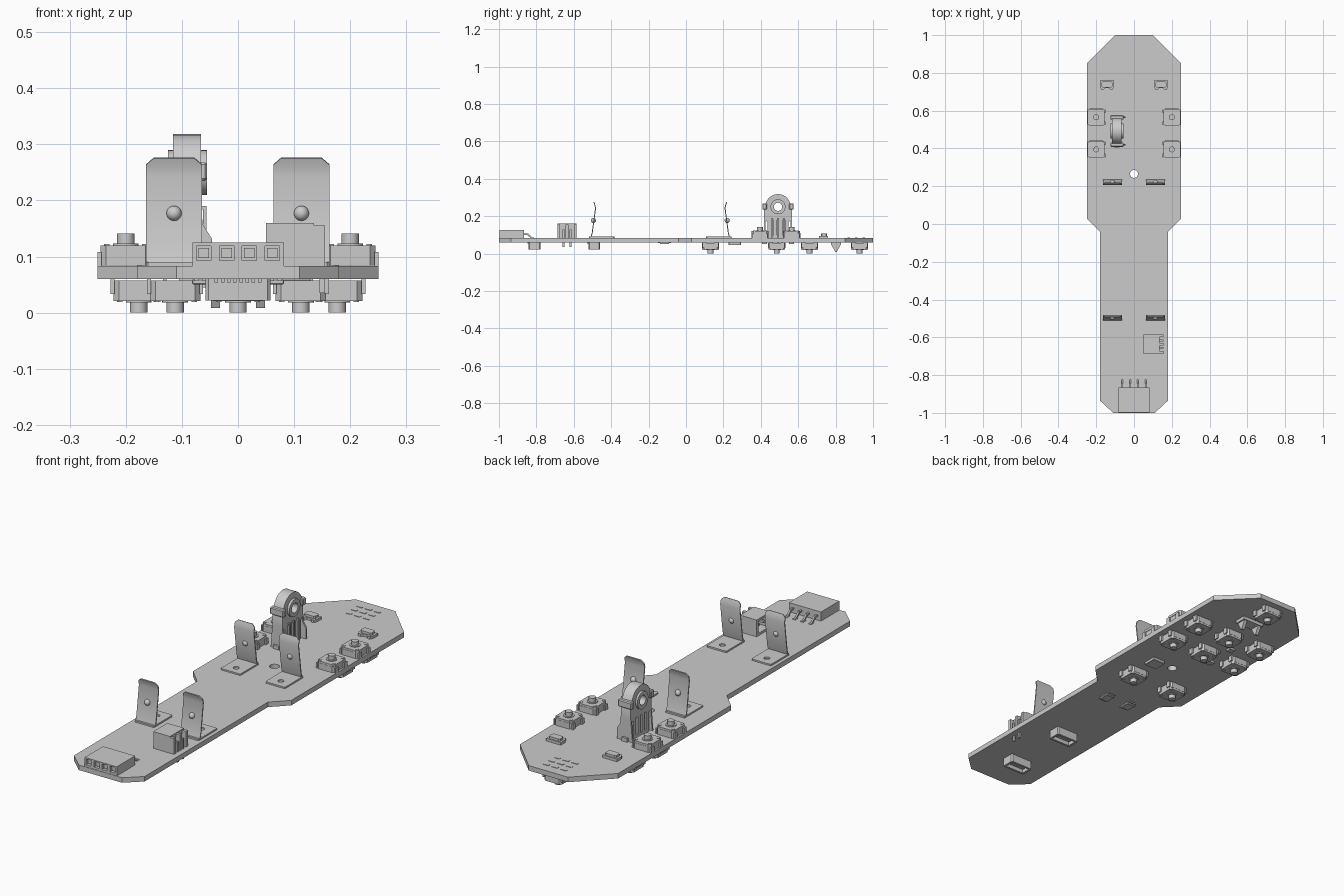
import bpy, bmesh, math
from mathutils import Matrix, Vector

if "Cube" in bpy.data.objects:
    bpy.data.objects.remove(bpy.data.objects["Cube"])

AXES = {'z': Matrix.Identity(3),
        'x': Matrix(((0, 0, 1), (1, 0, 0), (0, 1, 0))),
        'y': Matrix(((0, 1, 0), (0, 0, 1), (1, 0, 0)))}


def finish(name, bm):
    bmesh.ops.remove_doubles(bm, verts=bm.verts, dist=1e-5)
    bmesh.ops.recalc_face_normals(bm, faces=bm.faces)
    me = bpy.data.meshes.new(name)
    bm.to_mesh(me)
    bm.free()
    ob = bpy.data.objects.new(name, me)
    bpy.context.collection.objects.link(ob)
    return ob


def box(name, x0, x1, y0, y1, z0, z1, bevel=0):
    bm = bmesh.new()
    bmesh.ops.create_cube(bm, size=1)
    for v in bm.verts:
        v.co = Vector(((x0 + x1) / 2 + v.co.x * (x1 - x0), (y0 + y1) / 2 + v.co.y * (y1 - y0),
                       (z0 + z1) / 2 + v.co.z * (z1 - z0)))
    if bevel:
        bmesh.ops.bevel(bm, geom=bm.edges[:], offset=bevel, segments=1, affect='EDGES')
    return finish(name, bm)


def plate(name, loops, a, b, axis='z'):
    """Extrude outlines (first outer, others holes) from a to b along an axis.
    Points are (x,y) for z, (y,z) for x, (z,x) for y."""
    cu = bpy.data.curves.new(name, 'CURVE')
    cu.dimensions, cu.fill_mode, cu.extrude = '2D', 'BOTH', (b - a) / 2
    for pts in loops:
        sp = cu.splines.new('POLY')
        sp.points.add(len(pts) - 1)
        for p, (u, v) in zip(sp.points, pts):
            p.co = (u, v, 0, 1)
        sp.use_cyclic_u = True
    tmp = bpy.data.objects.new(name, cu)
    bpy.context.collection.objects.link(tmp)
    dg = bpy.context.evaluated_depsgraph_get()
    me = bpy.data.meshes.new_from_object(tmp.evaluated_get(dg))
    bm = bmesh.new()
    bm.from_mesh(me)
    bpy.data.objects.remove(tmp)
    for v in bm.verts:
        v.co = AXES[axis] @ (v.co + Vector((0, 0, (a + b) / 2)))
    return finish(name, bm)


def circle(cx, cy, r, n=24, a0=0, a1=360):
    full = a1 - a0 == 360
    return [(cx + r * math.cos(math.radians(a0 + (a1 - a0) * i / (n if full else n - 1))),
             cy + r * math.sin(math.radians(a0 + (a1 - a0) * i / (n if full else n - 1)))) for i in range(n)]


def rect(x0, x1, y0, y1, c=0):
    if not c:
        return [(x0, y0), (x1, y0), (x1, y1), (x0, y1)]
    return [(x0 + c, y0), (x1 - c, y0), (x1, y0 + c), (x1, y1 - c),
            (x1 - c, y1), (x0 + c, y1), (x0, y1 - c), (x0, y0 + c)]


def join(name, obs):
    with bpy.context.temp_override(active_object=obs[0], object=obs[0], selected_objects=obs,
                                   selected_editable_objects=obs):
        bpy.ops.object.join()
    obs[0].name = name
    return obs[0]


def place(src, spots, flip=False):
    for i, (x, y, z) in enumerate(spots):
        ob = src if i == 0 else src.copy()
        if i:
            bpy.context.collection.objects.link(ob)
        ob.location = (x, y, z)
        ob.rotation_euler = (0, math.pi if flip else 0, 0)


BOT, TOP = 0.06, 0.083

# circuit board with mounting hole
half = [(0.1, 1), (0.25, 0.85), (0.25, 0.03), (0.18, -0.04), (0.18, -0.935), (0.11, -1)]
plate('board', [half + [(-x, y) for x, y in reversed(half)], circle(0, 0.265, 0.021)], BOT, TOP)


# push buttons
def button(name):
    obs = [plate('body', [rect(-.043, .043, -.046, .046, .008)], 0.003, .03),
           plate('cover', [rect(-.045, .045, -.045, .045, .01)], .027, .039),
           plate('collar', [circle(0, 0, .023)], .038, .042),
           plate('plunger', [circle(0, 0, .0155)], .04, .06)]
    for sx in (-1, 1):
        for y in (-.032, .032):
            xa, xb = sorted((sx * .043, sx * .05))
            obs.append(box('leg', xa, xb, y - .01, y + .01, 0, .027))
            obs.append(box('rivet', sx * .034 - .005, sx * .034 + .005, y - .005, y + .005, .037, .041))
    return join(name, obs)


place(button('top_button'), [(x, y, .081) for x in (-.2, .2) for y in (.395, .565)])
place(button('bottom_button'), [(0, .928, BOT)] + [(x, y, BOT) for x in (-.177, 0, .177) for y in (.485, .66)]
      + [(x, .131, BOT) for x in (-.112, .112)], flip=True)


# battery contact springs, mirrored front to back
def clip(x, s):
    my = lambda y: -.1375 + s * (y + .1375)
    foot = plate('foot', [rect(x - .05, x + .05, *sorted((my(.108), my(.244))), c=.004),
                          circle(x, my(.15), .013, 16)], TOP, .09)
    bm = bmesh.new()
    rows = [[bm.verts.new((x + e * w, my(y), z)) for e in (-1, 1)] for w, y, z in
            ((.05, .236, .086), (.05, .229, .11), (.05, .211, .243), (.05, .216, .263), (.036, .22, .275))]
    for a, b in zip(rows, rows[1:]):
        bm.faces.new((a[0], a[1], b[1], b[0]))
    bmesh.ops.recalc_face_normals(bm, faces=bm.faces)
    bmesh.ops.solidify(bm, geom=bm.faces[:], thickness=.005)
    blade = finish('blade', bm)
    bm = bmesh.new()
    bmesh.ops.create_uvsphere(bm, u_segments=20, v_segments=10, radius=.0135,
                              matrix=Matrix.Translation((x, my(.22), .177)))
    join('battery_contact', [foot, blade, finish('dimple', bm)])


for x in (-.114, .113):
    for s in (-1, 1):
        clip(x, s)

# four-way header at the front edge
xs = (-.061, -.02, .02, .061)
sockets = [rect(.093, .119, x - .013, x + .013) for x in xs]
obs = [plate('shell', [rect(TOP, .125, -.081, .082)] + sockets, -.998, -.94, 'y'),
       box('back', -.081, .082, -.94, -.865, TOP, .125)]
for x in xs:
    obs.append(box('collar', x - .009, x + .009, -.99, -.94, .097, .115))
    obs.append(plate('pin', [[(-.866, .108), (-.845, .108), (-.822, .085), (-.815, .06), (-.822, .06),
                              (-.83, .083), (-.85, .1), (-.866, .1)]], x - .004, x + .004, 'x'))
    obs.append(box('pad', x - .007, x + .007, -.832, -.812, TOP, .086))
join('front_header', obs)

# side-entry battery socket
obs = [plate('shell', [rect(-.687, -.585, TOP, .16), rect(-.675, -.597, .094, .15)], .05, .115, 'x'),
       box('back', .112, .135, -.687, -.585, TOP, .16)]
for y in (-.68, -.636, -.592):
    obs.append(box('fin', .135, .155, y - .007, y + .007, TOP, .155))
for y in (-.655, -.617):
    obs += [box('contact', .06, .155, y - .005, y + .005, .118, .128),
            box('tail', .145, .155, y - .005, y + .005, .035, .128)]
join('battery_socket', obs)

# upright wheel encoder
cy, cz = .492, .25
hole = circle(cy, cz, .022)
arch = [(.436, TOP), (.548, TOP), (.548, .17), (.568, .18), (.568, .25)] + \
       circle(cy, cz, .068, 13, 20, 160) + [(.416, .25), (.416, .18), (.436, .17)]
slots = [rect(y - .006, y + .006, .1, .18) for y in (.462, .492, .522)]
obs = [plate('housing', [arch, hole] + slots, -.116, -.066, 'x'),
       plate('hub', [circle(cy, cz, .04), hole], -.125, -.055, 'x'),
       box('core', -.108, -.08, .44, .545, TOP, .19)]
for y in (.42, .564):
    obs.append(box('latch', -.125, -.055, y - .012, y + .012, .235, .268, .004))
    obs.append(plate('gusset', [[(TOP, -.125), (.19, -.116), (.19, -.066), (.158, -.063), (.131, -.046),
                                 (TOP, -.046)]], y - .004, y + .004, 'y'))
    obs.append(box('foot', -.105, -.077, y - .014, y + .014, .05, .1))
for y in (.462, .492, .522):
    obs.append(box('lead', -.062, -.056, y - .004, y + .004, .045, .19))
    obs.append(box('lead_bend', -.075, -.056, y - .004, y + .004, .184, .19))
join('wheel_encoder', obs)

# small lamps with a scooped lens
lamp = [(.037, .024), (-.037, .024), (-.037, -.008), (-.03, -.024), (-.018, -.024),
        (-.01, -.016), (.01, -.016), (.018, -.024), (.03, -.024), (.037, -.008)]
obs = [plate('base', [lamp], 0, .012), plate('lens', [rect(-.028, .028, -.013, .02, .006)], .01, .023)]
place(join('lamp', obs), [(s * .143, .735, TOP) for s in (-1, 1)])

# solder pads at the nose
place(box('nose_pad', -.014, .014, -.006, .006, 0, .002),
      [(x, y, TOP) for x in (-.045, 0, .045) for y in (.87, .91, .95)])

# sockets under the board (built upside up, then flipped)
obs = [plate('shell', [rect(-.058, .058, -.031, .031, .005), rect(-.048, .048, -.021, .021)], 0, .038),
       box('floor', -.05, .05, -.025, .025, 0, .012),
       box('tongue', -.038, .038, -.007, .007, .01, .03)]
for i in range(8):
    x = -.0385 + i * .011
    obs.append(box('pin', x - .003, x + .003, -.038, -.03, 0, .006))
place(join('under_socket', obs), [(0, -.81, BOT), (0, -.49, BOT)], flip=True)

# flat chips under the board
box('main_chip', .065, .13, .228, .293, .045, BOT, .002)
for s in (-1, 1):
    obs = [box('case', s * .06 - .022, s * .06 + .022, -.14, -.09, .05, BOT, .002)]
    for dx in (-.014, 0, .014):
        obs.append(box('lead', s * .06 + dx - .004, s * .06 + dx + .004, -.15, -.08, .056, BOT))
    join('small_chip', obs)

# nose sensor: wedge lens pair under the board
obs = [box('base', -.055, .055, .775, .83, .045, BOT)]
for x in (-.04, .04):
    obs.append(plate('wedge', [[(.778, .046), (.826, .046), (.806, .008), (.798, .008)]], x - .008, x + .008, 'x'))
join('nose_sensor', obs)

# smooth round parts, keep sharp edges
for ob in bpy.context.collection.objects:
    ob.select_set(True)
bpy.context.view_layer.objects.active = bpy.data.objects['board']
bpy.ops.object.shade_smooth_by_angle(angle=math.radians(30))
